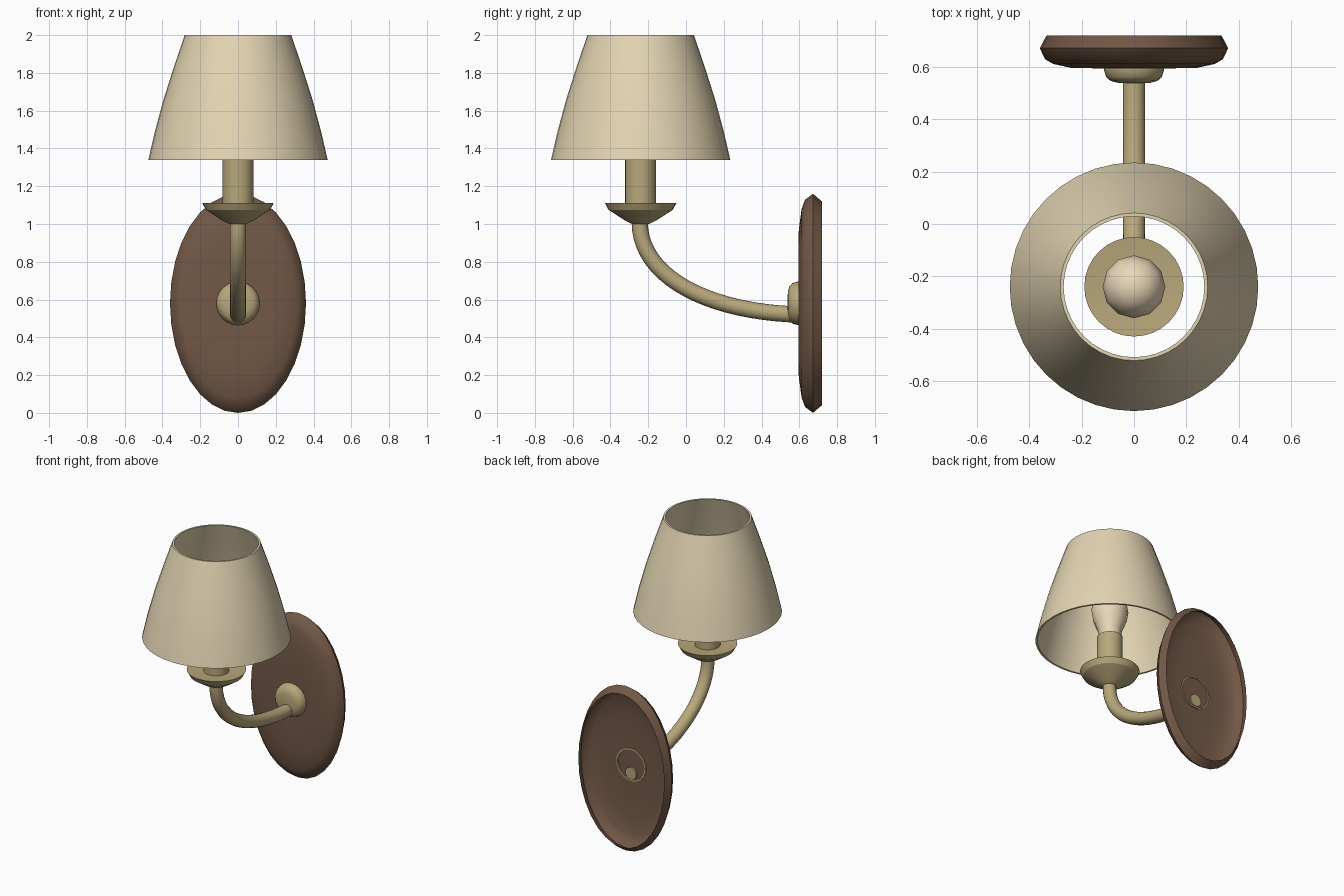
import bpy, bmesh, math
from mathutils import Matrix, Vector

if "Cube" in bpy.data.objects:
    bpy.data.objects.remove(bpy.data.objects["Cube"])


def material(name, rgb):
    m = bpy.data.materials.new(name)
    m.diffuse_color = (*rgb, 1)
    m.use_nodes = True
    m.node_tree.nodes["Principled BSDF"].inputs["Base Color"].default_value = m.diffuse_color
    return m


BRASS = material("aged_brass", (0.48, 0.39, 0.20))
WOOD = material("brown_wood", (0.17, 0.098, 0.062))
CLOTH = material("cream_cloth", (0.77, 0.66, 0.45))
GLASS = material("warm_glass", (0.82, 0.68, 0.48))


def finish(bm, name, mat, angle=35):
    bmesh.ops.recalc_face_normals(bm, faces=bm.faces)
    me = bpy.data.meshes.new(name)
    bm.to_mesh(me)
    bm.free()
    ob = bpy.data.objects.new(name, me)
    bpy.context.collection.objects.link(ob)
    me.materials.append(mat)
    bpy.ops.object.select_all(action='DESELECT')
    ob.select_set(True)
    bpy.context.view_layer.objects.active = ob
    bpy.ops.object.shade_smooth_by_angle(angle=math.radians(angle))
    return ob


def bridge(bm, a, b):
    """Join two rings (a ring of one vertex is a pole)."""
    n = max(len(a), len(b))
    for i in range(n):
        j = (i + 1) % n
        if len(a) == 1:
            bm.faces.new((a[0], b[i], b[j]))
        elif len(b) == 1:
            bm.faces.new((a[i], a[j], b[0]))
        else:
            bm.faces.new((a[i], a[j], b[j], b[i]))


def lathe(name, profile, mat, matrix, sides=32, closed=False, angle=35):
    """Spin (radius, height) points round local z, then place with matrix."""
    bm = bmesh.new()
    rings = []
    for r, h in profile:
        n = 1 if r == 0 else sides
        rings.append([bm.verts.new(matrix @ Vector((
            r * math.cos(math.tau * i / sides),
            r * math.sin(math.tau * i / sides), h))) for i in range(n)])
    for a, b in zip(rings, rings[1:]):
        bridge(bm, a, b)
    if closed:
        bridge(bm, rings[-1], rings[0])
    return finish(bm, name, mat, angle)


UP = Matrix.Translation((0, -0.24, 0))
# local z -> world +y, local y -> world z
WALL = Matrix.Translation((0, 0, 0.58)) @ Matrix(
    ((1, 0, 0, 0), (0, 0, 1, 0), (0, 1, 0, 0), (0, 0, 0, 1)))
OVAL = WALL @ Matrix.Diagonal((0.36, 0.58, 1, 1))

# Oval wall plate, hollow at the back
lathe("wall_plate", [(0, 0.595), (0.4, 0.595), (0.67, 0.597), (0.86, 0.612),
                     (0.945, 0.63), (1.0, 0.672), (0.93, 0.72),
                     (0.965, 0.672), (0.92, 0.642), (0.84, 0.624),
                     (0.66, 0.609), (0.4, 0.605), (0, 0.605)], WOOD, OVAL)

# Round boss where the arm meets the plate
lathe("wall_boss", [(0, 0.537), (0.06, 0.539), (0.09, 0.547), (0.107, 0.563),
                    (0.115, 0.59), (0.115, 0.612), (0.105, 0.612),
                    (0.103, 0.59)], BRASS, WALL, 24)

# Curved arm swept along a bezier in the yz plane
P = [Vector(p) for p in ((0, -0.245, 1.01), (0, -0.245, 0.72),
                         (0, 0.12, 0.53), (0, 0.615, 0.52))]
bm = bmesh.new()
rings = []
STEPS, SIDES, RAD = 20, 16, 0.043
for k in range(STEPS + 1):
    t = k / STEPS
    s = 1 - t
    c = s**3 * P[0] + 3*s*s*t * P[1] + 3*s*t*t * P[2] + t**3 * P[3]
    d = (s*s * (P[1]-P[0]) + 2*s*t * (P[2]-P[1]) + t*t * (P[3]-P[2])).normalized()
    side = Vector((1, 0, 0))
    up = d.cross(side)
    rings.append([bm.verts.new(c + RAD * (side * math.cos(math.tau*i/SIDES)
                                          + up * math.sin(math.tau*i/SIDES)))
                  for i in range(SIDES)])
for a, b in zip(rings, rings[1:]):
    bridge(bm, a, b)
bm.faces.new(rings[0])
bm.faces.new(rings[-1])
finish(bm, "curved_arm", BRASS)

# Drip cup, candle tube and bulb
lathe("drip_cup", [(0, 1.0), (0.045, 1.0), (0.085, 1.02), (0.17, 1.075),
                   (0.19, 1.112), (0.08, 1.102), (0, 1.102)], BRASS, UP, 32, angle=25)
lathe("candle_tube", [(0, 1.09), (0.082, 1.09), (0.082, 1.36), (0, 1.36)],
      BRASS, UP, 24)
lathe("bulb", [(0, 1.34), (0.066, 1.34), (0.078, 1.41), (0.11, 1.49),
               (0.12, 1.555), (0.104, 1.62), (0.06, 1.665), (0, 1.68)],
      GLASS, UP, 12)

# Slightly bowed lampshade, a thin shell open at both ends
outer = [(0.475, 1.338), (0.44, 1.49), (0.394, 1.66), (0.34, 1.83), (0.282, 2.0)]
inner = [(r - 0.013, z) for r, z in reversed(outer)]
lathe("lampshade", outer + inner, CLOTH, UP, 40, closed=True)
